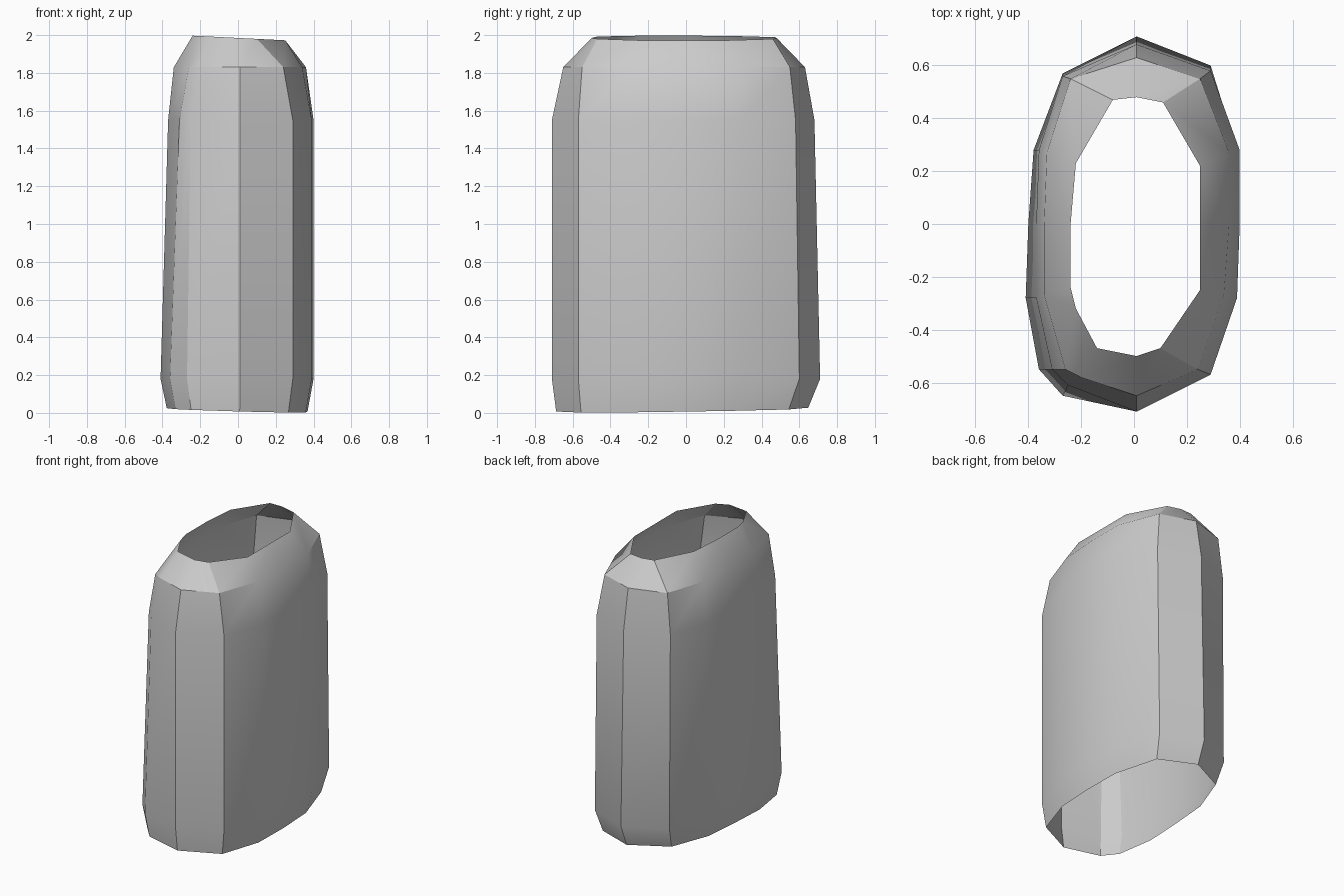
import bpy
import bmesh
import math

cube = bpy.data.objects.get("Cube")
if cube:
    bpy.data.objects.remove(cube, do_unlink=True)

# Outlines of the sleeve, anticlockwise from the front ridge
LOWER = [(.01, -.71), (.29, -.57), (.39, -.28), (.4, 0), (.39, .28), (.29, .6), (.01, .71),
         (-.27, .57), (-.38, .28), (-.4, 0), (-.41, -.28), (-.36, -.55), (-.27, -.65)]
UPPER = [(.01, -.71), (.29, -.57), (.39, -.28), (.4, 0), (.4, .28), (.29, .58), (.01, .68),
         (-.27, .56), (-.36, .28), (-.37, 0), (-.37, -.28), (-.31, -.55), (-.25, -.61)]
SHOULDER = [(.01, -.65), (.24, -.55), (.34, -.27), (.36, 0), (.36, .27), (.25, .55), (.01, .63),
            (-.24, .55), (-.33, .27), (-.34, 0), (-.34, -.27), (-.26, -.55), (-.2, -.58)]
RIM = [(.01, -.5), (.1, -.47), (.25, -.25), (.25, 0), (.25, .22), (.11, .46), (.01, .48),
       (-.08, .47), (-.22, .23), (-.24, 0), (-.24, -.24), (-.22, -.32), (-.14, -.47)]


def make_material(name, value):
    material = bpy.data.materials.new(name)
    material.use_nodes = True
    colour = (value, value, value, 1)
    material.diffuse_color = colour
    material.node_tree.nodes["Principled BSDF"].inputs["Base Color"].default_value = colour
    return material


def level_ring(outline, height, tilt_x=0.0, tilt_y=0.0):
    """Place an outline at a height, optionally on a tilted plane."""
    return [(x, y, height + tilt_x * x + tilt_y * y) for x, y in outline]


def loft(name, rings, material):
    """Skin consecutive rings into an open tube."""
    mesh = bpy.data.meshes.new(name)
    bm = bmesh.new()
    loops = [[bm.verts.new(point) for point in ring] for ring in rings]
    for below, above in zip(loops, loops[1:]):
        for i in range(len(below)):
            j = (i + 1) % len(below)
            bm.faces.new((below[i], below[j], above[j], above[i]))
    bm.to_mesh(mesh)
    bm.free()
    mesh.materials.append(material)
    obj = bpy.data.objects.new(name, mesh)
    bpy.context.collection.objects.link(obj)
    return obj


# Slightly tucked-in bottom edge, derived from the lower outline
hem = [(x * .92, y * .94 - .02) for x, y in LOWER]

sleeve = loft("open_sleeve", [
    level_ring(hem, .018, tilt_x=-.03, tilt_y=.015),
    level_ring(LOWER, .18),
    level_ring(UPPER, 1.55),
    level_ring(SHOULDER, 1.83),
    level_ring(RIM, 1.985, tilt_x=-.05),
], make_material("light_grey", .6))

# Smooth sides with crisp corner ridges
bpy.ops.object.select_all(action='DESELECT')
sleeve.select_set(True)
bpy.context.view_layer.objects.active = sleeve
bpy.ops.object.shade_smooth_by_angle(angle=math.radians(30))
